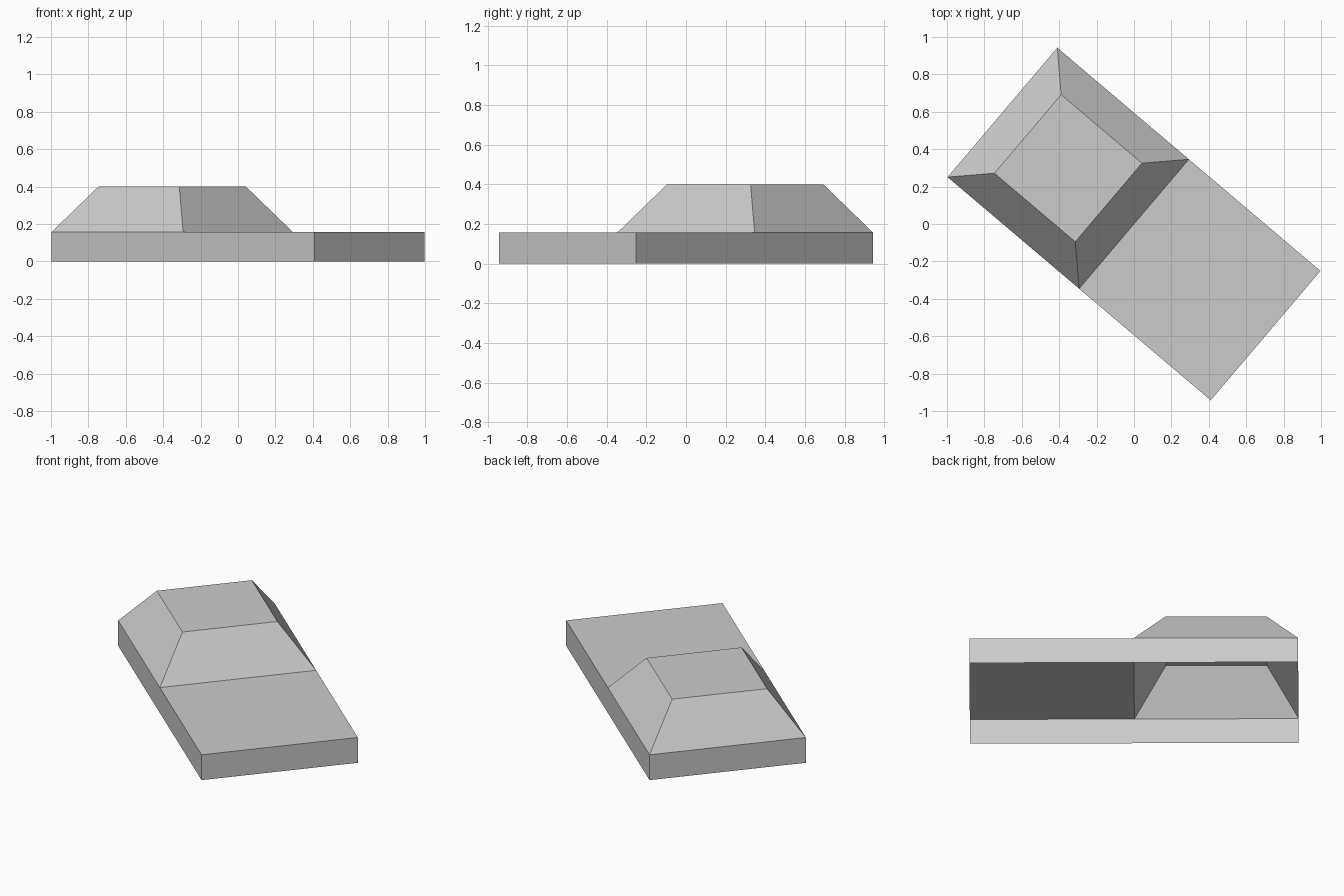
import bpy, bmesh, math

if "Cube" in bpy.data.objects:
    bpy.data.objects.remove(bpy.data.objects["Cube"])

LENGTH, WIDTH = 1.845, 0.907      # footprint
WALL_H, TOP_H, INSET = 0.157, 0.40, 0.178
TURN = math.radians(-40.3)        # footprint turned about z

grey = bpy.data.materials.new("light grey")
grey.diffuse_color = (0.6, 0.6, 0.6, 1)
grey.use_nodes = True
grey.node_tree.nodes["Principled BSDF"].inputs["Base Color"].default_value = grey.diffuse_color


def rect(bm, x0, x1, half, z):
    """Counter-clockwise ring of four corners at height z."""
    return [bm.verts.new((x, y, z)) for x, y in
            ((x0, -half), (x1, -half), (x1, half), (x0, half))]


def skirt(bm, low, high):
    """Side faces joining two rings, facing outward."""
    for i in range(4):
        j = (i + 1) % 4
        bm.faces.new((low[i], low[j], high[j], high[i]))


def finish(bm, name):
    mesh = bpy.data.meshes.new(name)
    bm.to_mesh(mesh)
    bm.free()
    mesh.materials.append(grey)
    obj = bpy.data.objects.new(name, mesh)
    obj.rotation_euler.z = TURN
    bpy.context.collection.objects.link(obj)


hl, hw = LENGTH / 2, WIDTH / 2

# Outer walls, open underneath
bm = bmesh.new()
skirt(bm, rect(bm, -hl, hl, hw, 0), rect(bm, -hl, hl, hw, WALL_H))
finish(bm, "outer_walls")

# Flat deck over one half
bm = bmesh.new()
bm.faces.new(rect(bm, 0, hl, hw, WALL_H))
finish(bm, "flat_deck")

# Hollow raised roof with sloping sides over the other half
bm = bmesh.new()
top = rect(bm, -hl + INSET, -INSET, hw - INSET, TOP_H)
skirt(bm, rect(bm, -hl, 0, hw, WALL_H), top)
bm.faces.new(top)
finish(bm, "raised_roof")
